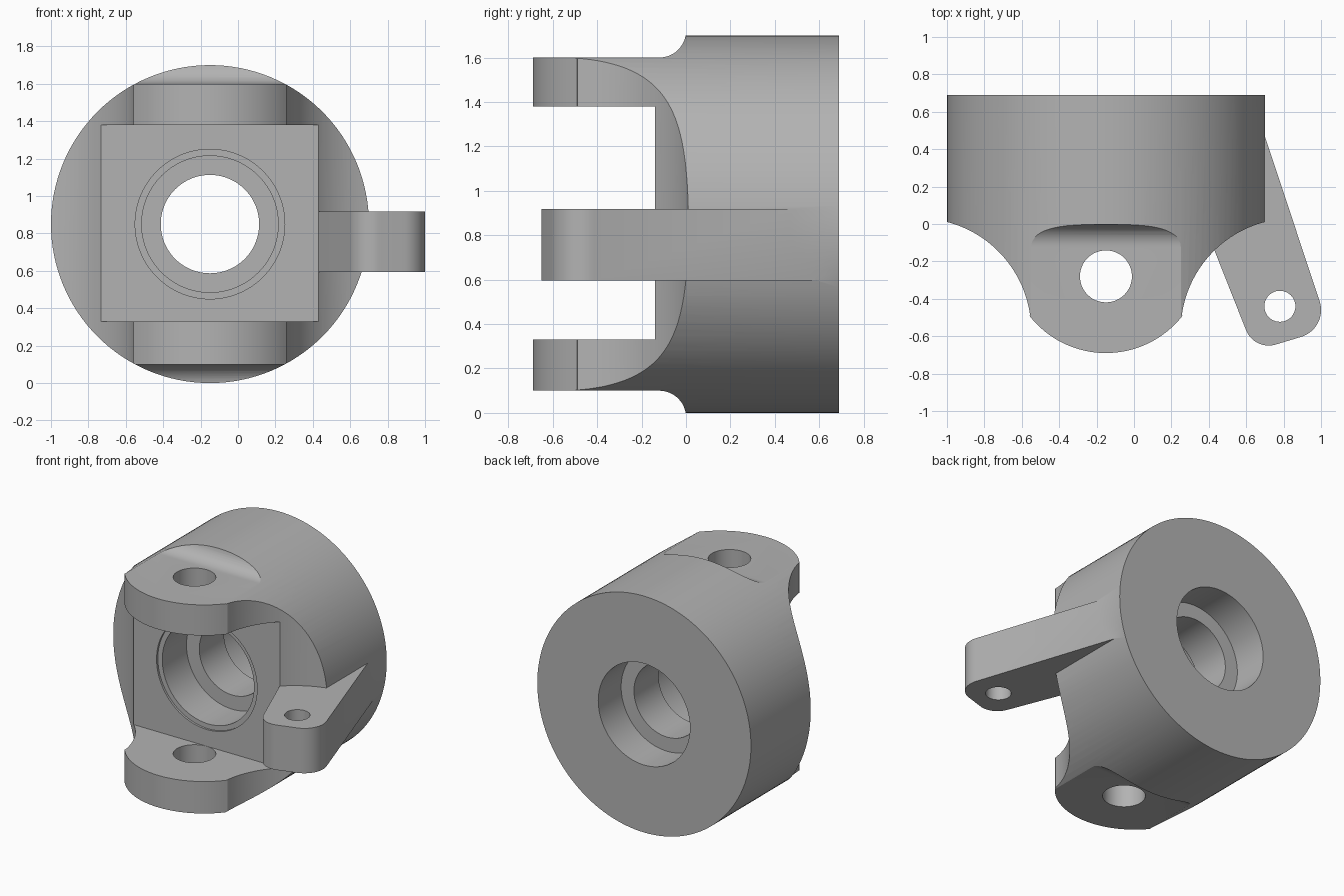
import bpy
import bmesh
from math import sin, cos, radians, pi
from mathutils import Matrix, Vector

cube = bpy.data.objects.get("Cube")
if cube:
    bpy.data.objects.remove(cube)

CX, CZ, R = -0.15, 0.85, 0.85

steel = bpy.data.materials.new("plain grey metal")
steel.use_nodes = True
GREY = (0.45, 0.45, 0.45, 1)
steel.diffuse_color = GREY
steel.node_tree.nodes["Principled BSDF"].inputs["Base Color"].default_value = GREY


def arc(cx, cy, r, start, end, n=16):
    angles = [radians(start + (end - start) * i / n) for i in range(n + 1)]
    return [(cx + r * cos(a), cy + r * sin(a)) for a in angles]


def prism(name, outline, place, lo, hi):
    """Extrude a 2D outline from lo to hi; place maps (u, v, depth) to xyz."""
    bm = bmesh.new()
    rings = [[bm.verts.new(place(u, v, d)) for u, v in outline] for d in (lo, hi)]
    bm.faces.new(rings[0])
    bm.faces.new(rings[1])
    n = len(outline)
    for i in range(n):
        j = (i + 1) % n
        bm.faces.new((rings[0][i], rings[0][j], rings[1][j], rings[1][i]))
    bmesh.ops.recalc_face_normals(bm, faces=bm.faces)
    mesh = bpy.data.meshes.new(name)
    bm.to_mesh(mesh)
    bm.free()
    mesh.materials.append(steel)
    obj = bpy.data.objects.new(name, mesh)
    bpy.context.collection.objects.link(obj)
    return obj


def along_x(u, v, d):
    return (d, u, v)


def along_y(u, v, d):
    return (u, d, v)


def along_z(u, v, d):
    return (u, v, d)


def disc(cx, cy, r, n):
    return arc(cx, cy, r, 0, 360, n)[:-1]


def combine(target, tool, operation):
    """Apply a boolean and discard the tool."""
    mod = target.modifiers.new("combine", 'BOOLEAN')
    mod.operation = operation
    mod.solver = 'EXACT'
    mod.object = tool
    bpy.context.view_layer.objects.active = target
    bpy.ops.object.modifier_apply(modifier=mod.name)
    bpy.data.objects.remove(tool)


# Round body, cut to its waisted plan with a rounded nose
body = prism("yoke_body", disc(CX, CZ, R, 128), along_y, -0.9, 0.69)
left_half = [(-1.2, 0.8)] + [(-1.2, 0.01)] + arc(-1.15, -0.57, 0.6, 75.5, 7.7, 32)
nose = arc(CX, -0.17, 0.52, 218, 322, 32)
right_half = [(2 * CX - x, y) for x, y in reversed(left_half)]
plan = prism("plan", left_half + nose + right_half, along_z, -0.2, 1.9)
combine(body, plan, 'INTERSECT')

# Flats on the outside of both lugs, blending up into the body
flat = [(-1, 1.6)] + arc(-0.12, 1.72, 0.12, 270, 360, 12) + [(0, 1.9), (-1, 1.9)]
for side in (1, -1):
    outline = [(y, CZ + side * (z - CZ)) for y, z in flat]
    combine(body, prism("flat", outline, along_x, -1.5, 1.5), 'DIFFERENCE')

# Slot between the lugs
slot = [(-1, 0.33), (-0.14, 0.33), (-0.14, 1.38), (-1, 1.38)]
combine(body, prism("slot", slot, along_x, -1.5, 1.5), 'DIFFERENCE')

# Side arm with two rounded corners
arm_plan = ([(0.40, 0.4), (0.40, -0.065)] + arc(0.72, -0.52, 0.13, 202, 286)
            + arc(0.85, -0.46, 0.15, 286, 378) + [(0.64, 0.65)])
combine(body, prism("arm", arm_plan, along_z, 0.595, 0.918), 'UNION')

# Stepped bore: narrow lip, a wide seat at each end and a shallow front rim
for r, lo, hi in ((0.263, -0.5, 1), (0.365, -0.5, 0.15), (0.365, 0.43, 1), (0.4, -0.5, -0.125)):
    combine(body, prism("bore", disc(CX, CZ, r, 96), along_y, lo, hi), 'DIFFERENCE')

# Pin holes in the lugs and the arm
for x, y, r, lo, hi in ((CX, -0.28, 0.139, -0.1, 0.5), (CX, -0.28, 0.139, 1.2, 1.8),
                        (0.78, -0.44, 0.083, 0.4, 1.1)):
    combine(body, prism("pin_hole", disc(x, y, r, 48), along_z, lo, hi), 'DIFFERENCE')

bpy.ops.object.select_all(action='DESELECT')
body.select_set(True)
bpy.context.view_layer.objects.active = body
bpy.ops.object.shade_smooth_by_angle(angle=radians(25))
